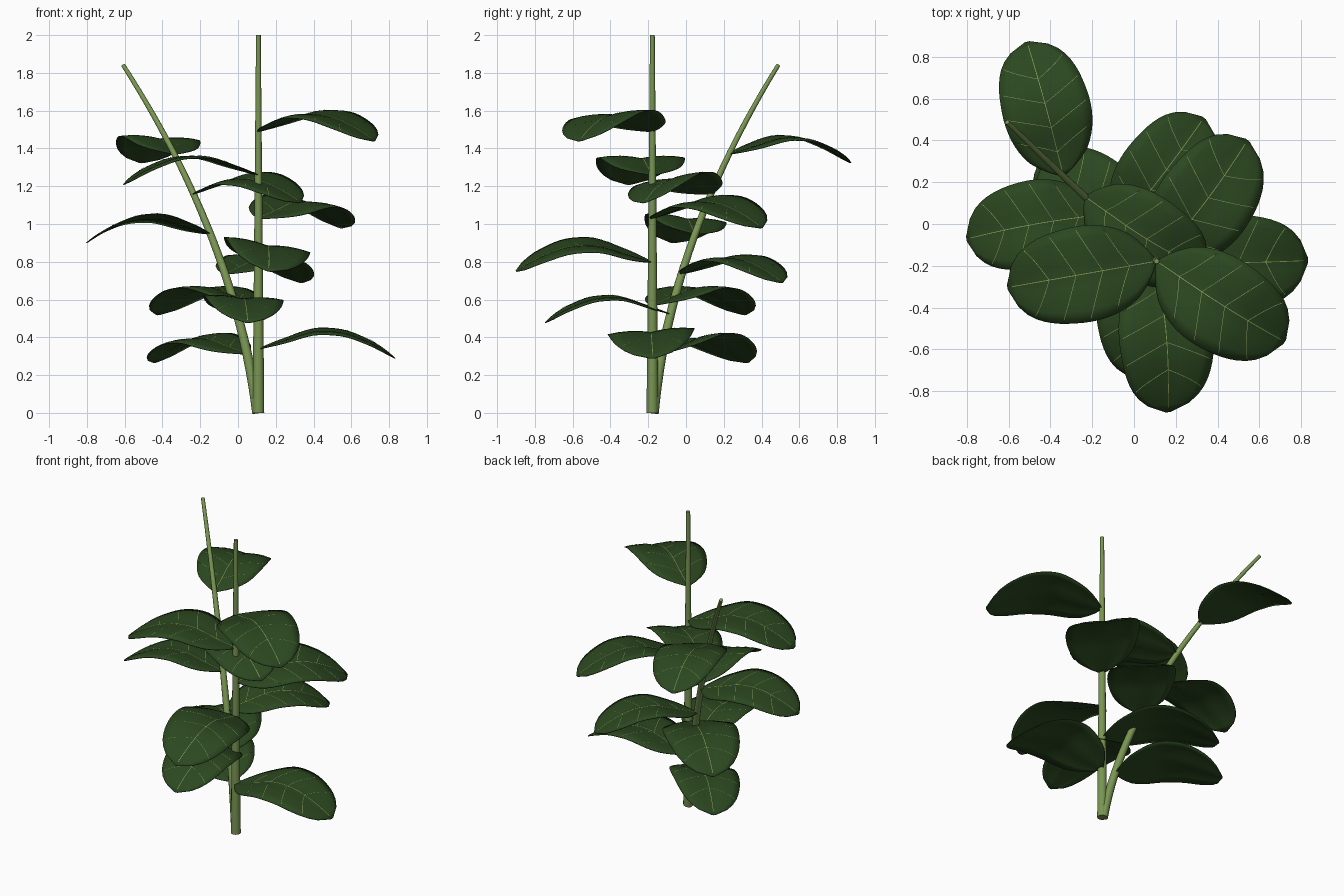
import bpy, bmesh, math
from mathutils import Vector, Matrix

if "Cube" in bpy.data.objects:
    bpy.data.objects.remove(bpy.data.objects["Cube"])


def material(name, rgb):
    m = bpy.data.materials.new(name)
    m.diffuse_color = (*rgb, 1)
    m.use_nodes = True
    m.node_tree.nodes["Principled BSDF"].inputs["Base Color"].default_value = m.diffuse_color
    return m


LEAF = material("leaf green", (0.024, 0.063, 0.014))
STEM = material("stem green", (0.19, 0.30, 0.085))
VEIN = material("pale vein", (0.27, 0.34, 0.10))


def finish(name, bm, mat, matrix=None, angle=60):
    if matrix:
        bm.transform(matrix)
    mesh = bpy.data.meshes.new(name)
    bm.to_mesh(mesh)
    bm.free()
    mesh.materials.append(mat)
    ob = bpy.data.objects.new(name, mesh)
    bpy.context.collection.objects.link(ob)
    bpy.ops.object.select_all(action='DESELECT')
    ob.select_set(True)
    bpy.context.view_layer.objects.active = ob
    bpy.ops.object.shade_smooth_by_angle(angle=math.radians(angle))
    return ob


def lerp_table(table, s):
    # smooth (Catmull-Rom style) lookup in a short profile
    n = len(table)
    for i in range(n - 1):
        if s <= table[i + 1][0] or i == n - 2:
            (a, va), (b, vb) = table[i], table[i + 1]
            p = table[max(i - 1, 0)]
            q = table[min(i + 2, n - 1)]
            h = b - a
            ma = (vb - p[1]) / (b - p[0])
            mb = (q[1] - va) / (q[0] - a)
            t = (s - a) / h
            return ((2*t**3 - 3*t*t + 1) * va + (t**3 - 2*t*t + t) * h * ma
                    + (3*t*t - 2*t**3) * vb + (t**3 - t*t) * h * mb)


# Leaf profiles along its length: half width and midrib height
WIDTH = [(0, .008), (.07, .09), (.16, .16), (.3, .21), (.45, .23), (.6, .226),
         (.75, .205), (.87, .163), (.95, .10), (1, .012)]
HEIGHT = [(0, 0), (.2, .042), (.4, .085), (.55, .086), (.65, .074),
          (.75, .048), (.87, .008), (1, -.05)]
LENGTH = 0.725


def surf(s, u, lift=0.0):
    # point on the leaf: s along the midrib, u from -1 to 1 across
    fold = 0.048 * abs(u) - 0.044 * u * u
    w = lerp_table(WIDTH, s)
    z = lerp_table(HEIGHT, s) + fold * w / 0.23
    return Vector((LENGTH * s, w * u, z + lift))


def tube(name, pts, radii, mat, sides=12):
    bm = bmesh.new()
    rings = []
    for i, p in enumerate(pts):
        d = pts[min(i + 1, len(pts) - 1)] - pts[max(i - 1, 0)]
        rot = Vector((0, 0, 1)).rotation_difference(d.normalized())
        ring = []
        for k in range(sides):
            a = math.tau * k / sides
            ring.append(bm.verts.new(p + rot @ Vector((math.cos(a), math.sin(a), 0)) * radii[i]))
        rings.append(ring)
    for a, b in zip(rings, rings[1:]):
        for k in range(sides):
            j = (k + 1) % sides
            bm.faces.new((a[k], a[j], b[j], b[k]))
    bm.faces.new(rings[0][::-1])
    bm.faces.new(rings[-1])
    return finish(name, bm, mat)


def ribbon(bm, path, half):
    # thin strip following (s, u) points just above the leaf
    pts = [surf(s, u, 0.0015) for s, u in path]
    prev = None
    for i, p in enumerate(pts):
        d = pts[min(i + 1, len(pts) - 1)] - pts[max(i - 1, 0)]
        side = Vector((-d.y, d.x, 0)).normalized() * half
        pair = (bm.verts.new(p - side), bm.verts.new(p + side))
        if prev:
            bm.faces.new((prev[0], pair[0], pair[1], prev[1]))
        prev = pair


def leaf(name, matrix):
    # blade
    bm = bmesh.new()
    rows, cols = 20, 8
    grid = [[bm.verts.new(surf(i / rows, 2 * j / cols - 1)) for j in range(cols + 1)]
            for i in range(rows + 1)]
    for i in range(rows):
        for j in range(cols):
            bm.faces.new((grid[i][j], grid[i + 1][j], grid[i + 1][j + 1], grid[i][j + 1]))
    blade = finish(name + "_blade", bm, LEAF, matrix)
    mod = blade.modifiers.new("thickness", 'SOLIDIFY')
    mod.thickness = 0.004
    mod.offset = -1
    # midrib and side veins
    bm = bmesh.new()
    ribbon(bm, [(0.02 + 0.95 * i / 18, 0) for i in range(19)], 0.0018)
    for s0 in (0.18, 0.36, 0.54, 0.72):
        for side in (-1, 1):
            ribbon(bm, [(s0 + 0.13 * t / 8, side * 0.92 * t / 8) for t in range(9)], 0.0012)
    finish(name + "_veins", bm, VEIN, matrix)


def stalk(name, path, height, r0, r1, scale, first, rolls):
    n = 24
    tube(name + "_stem", [path(height * i / n) for i in range(n + 1)],
         [r0 + (r1 - r0) * i / n for i in range(n + 1)], STEM)
    # leaves spiral up the stem by the golden angle, each rolled a little
    for k, roll in enumerate(rolls):
        base = path((0.34 + 0.23 * k) * scale)
        m = (Matrix.Translation(base)
             @ Matrix.Rotation(math.radians(137.5 * (k + first)), 4, 'Z')
             @ Matrix.Rotation(math.radians(roll), 4, 'X') @ Matrix.Scale(scale, 4))
        leaf(f"{name}_leaf_{k + 1}", m)


# upright stem and leaning stem
stalk("upright", lambda z: Vector((0.108, -0.178, z)), 2.0, 0.031, 0.0125, 1.0, 0,
      (4, 0, -10, 8, 0, 5))
stalk("leaning", lambda z: Vector((0.103 - .132 * z - .138 * z * z,
                                   -0.172 + .099 * z + .141 * z * z, z)),
      1.84, 0.028, 0.0115, 0.92, 1, (-7, -3, 4, 6, 9, 3))
